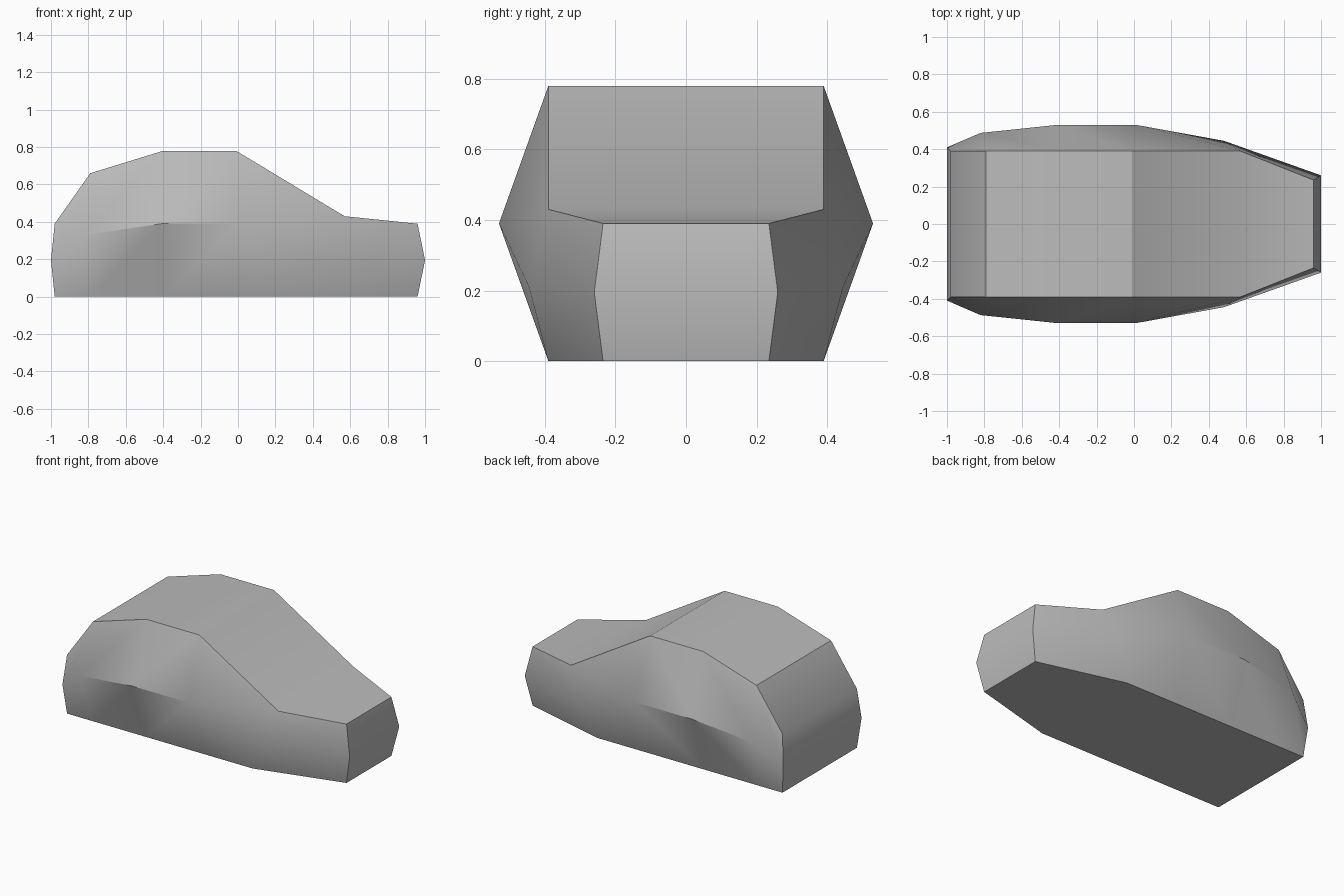
import bpy
import bmesh
import math

cube = bpy.data.objects.get("Cube")
if cube:
    bpy.data.objects.remove(cube, do_unlink=True)

# Half outline of each lengthwise rail, back to nose: (x, half width, height)
top_rail = [(-0.98, 0.39, 0.39), (-0.79, 0.39, 0.66), (-0.40, 0.39, 0.78),
            (-0.01, 0.39, 0.78), (0.57, 0.39, 0.43), (0.96, 0.235, 0.39)]
waist_rail = [(-1.0, 0.41, 0.195), (-0.82, 0.487, 0.33), (-0.41, 0.53, 0.39),
              (0.01, 0.53, 0.39), (0.48, 0.445, 0.21), (1.0, 0.26, 0.195)]
floor_rail = [(-0.98, 0.39, 0), (-0.79, 0.39, 0), (-0.40, 0.39, 0),
              (-0.01, 0.39, 0), (0.38, 0.39, 0), (0.96, 0.235, 0)]


def add_rail(bm, rail, side):
    return [bm.verts.new((x, side * y, z)) for x, y, z in rail]


def build_body():
    bm = bmesh.new()
    sides = [[add_rail(bm, rail, s) for rail in (floor_rail, waist_rail, top_rail)]
             for s in (-1, 1)]
    right, left = sides
    last = len(top_rail) - 1

    # Side panels, with creased triangles at the back corner and behind the nose
    for floor, waist, top in sides:
        for i in range(last):
            j = i + 1
            if i == 0:
                bm.faces.new((floor[i], floor[j], waist[j]))
                bm.faces.new((floor[i], waist[j], waist[i]))
            elif i == 3:
                bm.faces.new((floor[i], floor[j], waist[i]))
                bm.faces.new((floor[j], waist[j], waist[i]))
            else:
                bm.faces.new((floor[i], floor[j], waist[j], waist[i]))
            if i == 3:
                bm.faces.new((waist[i], waist[j], top[j]))
                bm.faces.new((waist[i], top[j], top[i]))
            else:
                bm.faces.new((waist[i], waist[j], top[j], top[i]))

    # Roof, hood and floor strips
    for level in (0, 2):
        for i in range(last):
            bm.faces.new((right[level][i], right[level][i + 1],
                          left[level][i + 1], left[level][i]))

    # Back and nose panels
    for end in (0, last):
        for level in (0, 1):
            bm.faces.new((right[level][end], left[level][end],
                          left[level + 1][end], right[level + 1][end]))

    bmesh.ops.recalc_face_normals(bm, faces=bm.faces)
    mesh = bpy.data.meshes.new("car_body")
    bm.to_mesh(mesh)
    bm.free()
    return mesh


# One plain grey paint
paint = bpy.data.materials.new("plain_grey")
paint.use_nodes = True
grey = (0.5, 0.5, 0.5, 1)
paint.diffuse_color = grey
paint.node_tree.nodes["Principled BSDF"].inputs["Base Color"].default_value = grey

body = bpy.data.objects.new("car_body", build_body())
bpy.context.collection.objects.link(body)
body.data.materials.append(paint)

# Soft shading with the strong creases kept sharp
bpy.ops.object.select_all(action='DESELECT')
body.select_set(True)
bpy.context.view_layer.objects.active = body
bpy.ops.object.shade_smooth_by_angle(angle=math.radians(30))
